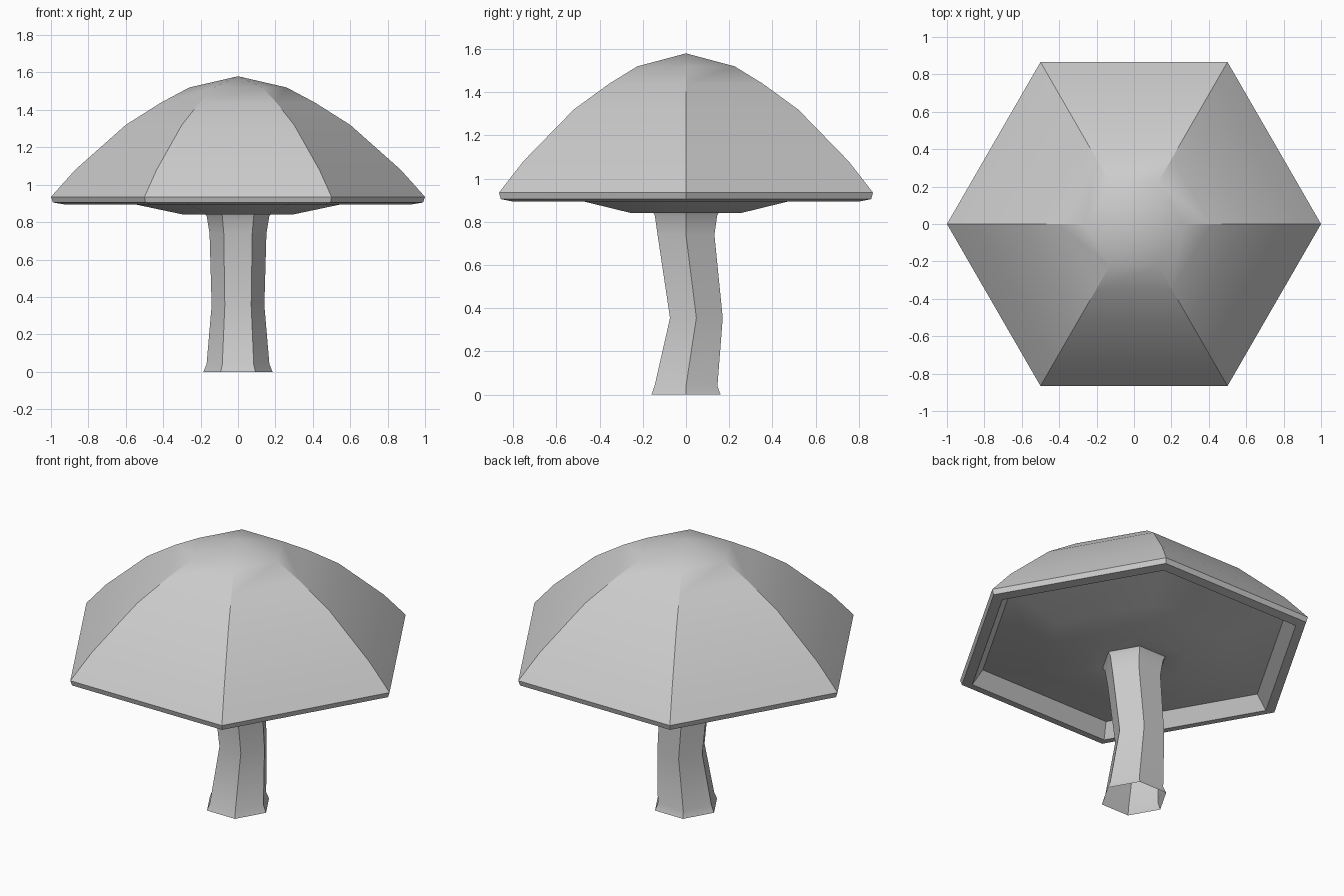
import bpy, bmesh
from math import cos, sin, pi, radians

if "Cube" in bpy.data.objects:
    bpy.data.objects.remove(bpy.data.objects["Cube"])

SIDES = 6


def hex_shell(name, rings, angle):
    """Skin hexagonal rings given as (radius, z, y offset); radius 0 makes a tip."""
    bm = bmesh.new()
    loops = []
    for r, z, oy in rings:
        if r == 0:
            loops.append([bm.verts.new((0, oy, z))] * SIDES)
        else:
            loops.append([bm.verts.new((r * cos(2 * pi * i / SIDES),
                                        oy + r * sin(2 * pi * i / SIDES), z))
                          for i in range(SIDES)])
    for a, b in zip(loops, loops[1:]):
        for i in range(SIDES):
            j = (i + 1) % SIDES
            bm.faces.new(dict.fromkeys((a[i], a[j], b[j], b[i])))
    mesh = bpy.data.meshes.new(name)
    bm.to_mesh(mesh)
    bm.free()
    obj = bpy.data.objects.new(name, mesh)
    bpy.context.collection.objects.link(obj)
    bpy.ops.object.select_all(action='DESELECT')
    obj.select_set(True)
    bpy.context.view_layer.objects.active = obj
    bpy.ops.object.shade_smooth_by_angle(angle=radians(angle))
    return obj


# Cap: recessed underside, thin rim, then the dome up to the tip
cap_profile = [(0.18, 0.85), (0.29, 0.84), (0.55, 0.895), (0.87, 0.975),
               (0.93, 0.895), (0.99, 0.905), (1.0, 0.935), (0.87, 1.08),
               (0.6, 1.32), (0.41, 1.44), (0.26, 1.52), (0, 1.58)]
hex_shell("mushroom_cap", [(r, z, 0) for r, z in cap_profile], 30)

# Stem: bent backwards in the middle, flared and open at the foot
stem_rings = [(0.185, 0, 0), (0.168, 0.04, 0), (0.141, 0.355, 0.048),
              (0.152, 0.74, 0), (0.167, 0.83, 0), (0.18, 0.85, 0)]
hex_shell("mushroom_stem", stem_rings, 30)
